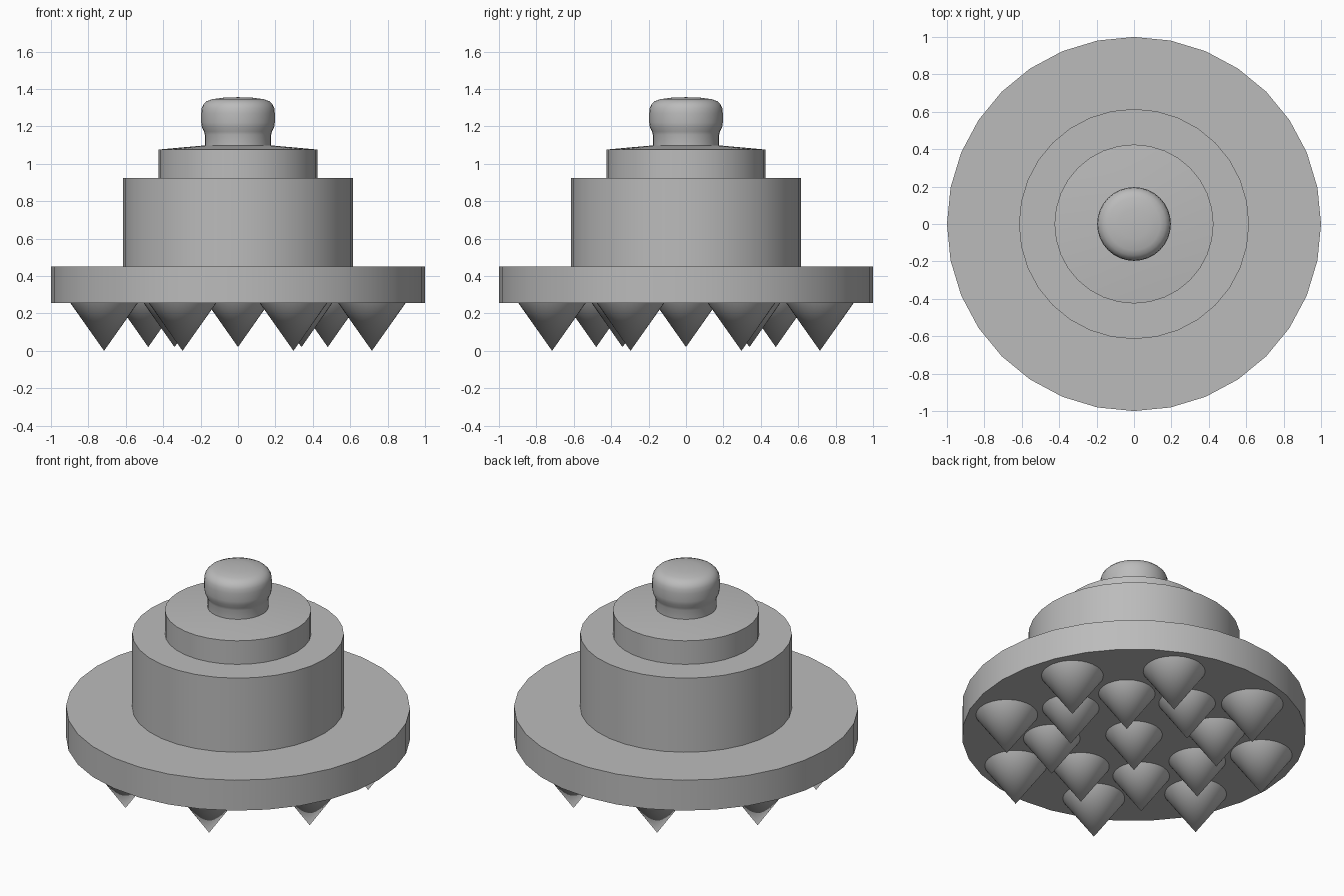
import bpy, bmesh, math

cube = bpy.data.objects.get("Cube")
if cube:
    bpy.data.objects.remove(cube, do_unlink=True)

grey = bpy.data.materials.new("plain grey")
grey.use_nodes = True
colour = (0.5, 0.5, 0.5, 1)
grey.diffuse_color = colour
grey.node_tree.nodes["Principled BSDF"].inputs["Base Color"].default_value = colour


def lathe(name, profile, sides=32, centre=(0, 0)):
    """Turn a (radius, height) profile about a vertical axis; it closes on the axis."""
    bm = bmesh.new()
    rings = []
    for r, z in profile:
        if r == 0:
            rings.append([bm.verts.new((0, 0, z))] * sides)
        else:
            rings.append([bm.verts.new((r * math.cos(math.tau * i / sides),
                                        r * math.sin(math.tau * i / sides), z))
                          for i in range(sides)])
    for low, high in zip(rings, rings[1:]):
        for i in range(sides):
            j = (i + 1) % sides
            corners = dict.fromkeys((low[i], low[j], high[j], high[i]))
            bm.faces.new(list(corners))
    bmesh.ops.recalc_face_normals(bm, faces=bm.faces)
    mesh = bpy.data.meshes.new(name)
    bm.to_mesh(mesh)
    bm.free()
    mesh.materials.append(grey)
    obj = bpy.data.objects.new(name, mesh)
    obj.location = (*centre, 0)
    bpy.context.collection.objects.link(obj)
    bpy.ops.object.select_all(action='DESELECT')
    obj.select_set(True)
    bpy.context.view_layer.objects.active = obj
    bpy.ops.object.shade_smooth_by_angle(angle=math.radians(30))
    return obj


# Stepped body: wide disc, drum and gently sloped cap
BASE = 0.255
lathe("stepped_body", [(0, BASE), (1, BASE), (1, 0.45), (0.615, 0.45), (0.615, 0.925),
                       (0.425, 0.925), (0.425, 1.076), (0.18, 1.098), (0, 1.098)])

# Rounded knob on a narrow neck
lathe("knob", [(0, 1.09), (0.177, 1.09), (0.177, 1.155), (0.182, 1.172), (0.193, 1.195),
               (0.197, 1.22), (0.197, 1.27), (0.194, 1.298), (0.185, 1.317), (0.168, 1.334),
               (0.14, 1.345), (0.08, 1.353), (0, 1.356)])


# Conical spikes below: two rings of eight and one in the middle
def spike(name, radius, tip, distance, angle):
    lathe(name, [(0, tip), (radius, BASE), (0, BASE + 0.01)], 32,
          (distance * math.cos(angle), distance * math.sin(angle)))


for k in range(8):
    turn = math.tau * k / 8
    spike(f"outer_spike_{k + 1}", 0.18, 0.0, 0.775, turn + math.tau / 16)
    spike(f"inner_spike_{k + 1}", 0.165, 0.02, 0.48, turn)
spike("centre_spike", 0.165, 0.02, 0, 0)
